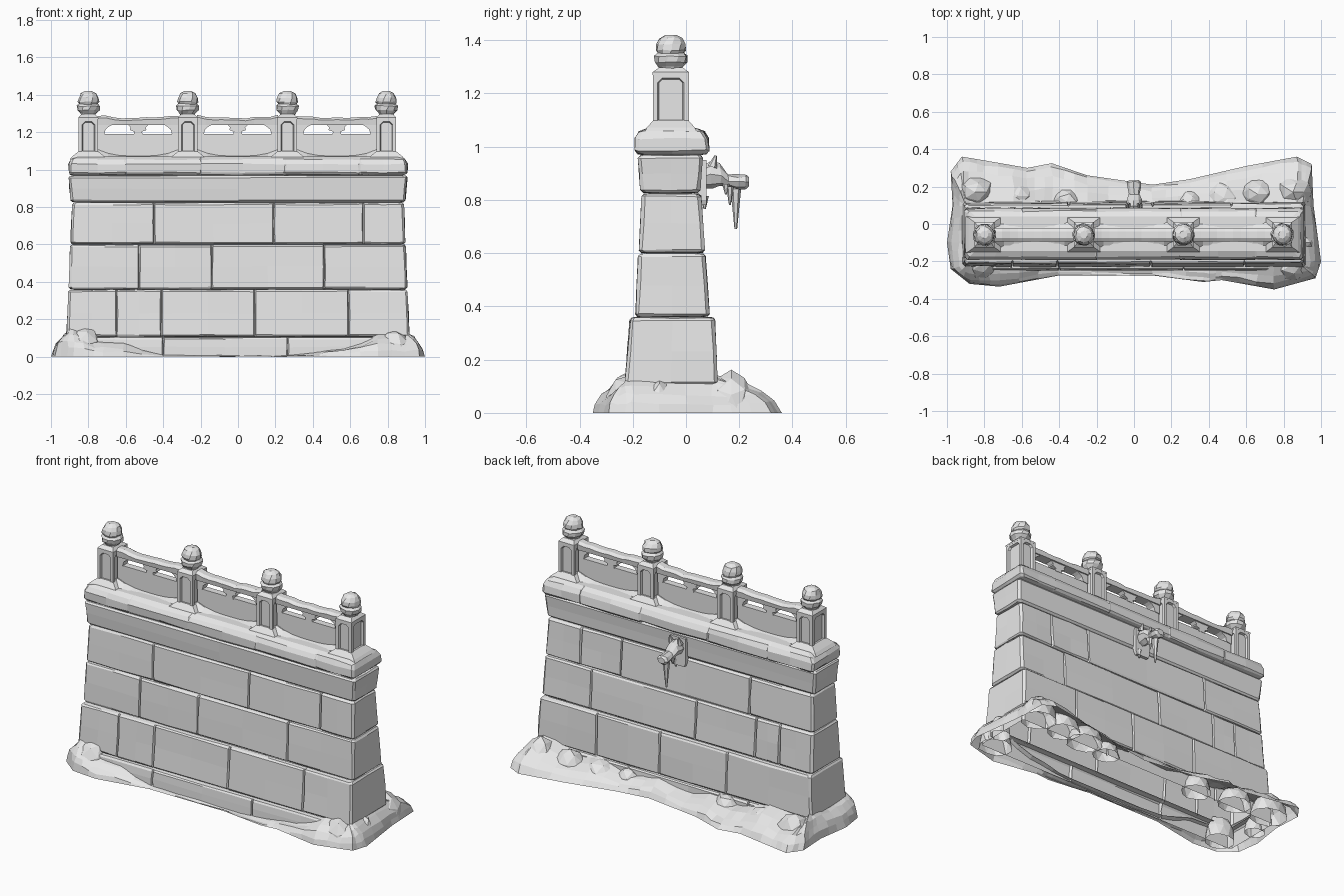
import bpy, bmesh, random
from math import sin, cos, pi, tau
from mathutils import Vector, Matrix, Euler

random.seed(4)
if "Cube" in bpy.data.objects:
    bpy.data.objects.remove(bpy.data.objects["Cube"])

stone = bpy.data.materials.new("pale_grey_stone")
stone.use_nodes = True
GREY = (0.8, 0.8, 0.8, 1)
stone.diffuse_color = GREY
stone.node_tree.nodes["Principled BSDF"].inputs["Base Color"].default_value = GREY


def finish(bm, name, closed=True):
    if closed:
        bmesh.ops.recalc_face_normals(bm, faces=bm.faces)
    mesh = bpy.data.meshes.new(name)
    bm.to_mesh(mesh)
    bm.free()
    mesh.materials.append(stone)
    obj = bpy.data.objects.new(name, mesh)
    bpy.context.collection.objects.link(obj)


def loft(name, rings, start=False, end=False, rough=0.0):
    """Skin equal-length rings; rough shakes the inner rings like chiselled stone."""
    bm = bmesh.new()
    rows = []
    for i, ring in enumerate(rings):
        k = rough if 0 < i < len(rings) - 1 else 0
        rows.append([bm.verts.new(Vector(p) + Vector([random.uniform(-k, k) for _ in range(3)]))
                     for p in ring])
    for a, b in zip(rows, rows[1:]):
        for i in range(len(a)):
            j = (i + 1) % len(a)
            bm.faces.new((a[i], a[j], b[j], b[i]))
    if start:
        bm.faces.new(rows[0][::-1])
    if end:
        bm.faces.new(rows[-1])
    finish(bm, name, start and end)


def prism(name, outline, y0, y1):
    loft(name, [[(x, y, z) for x, z in outline] for y in (y0, y1)], True, True)


def rect(cx, cy, hx, hy, z):
    return [(cx + sx * hx, cy + sy * hy, z) for sx, sy in ((-1, -1), (1, -1), (1, 1), (-1, 1))]


def plan(z, hx, yf, yb, front, back, inset=0.0, depth=0.015):
    """Wall outline at one height, notched at the vertical joints."""
    hx, yf, yb, c = hx - inset, yf + inset, yb - inset, 0.012
    groove = max(0, depth - inset)

    def face(y, joints, sign):
        pts, last = [(-hx + c, y)], -hx
        for j in joints:
            pts += [((last + j) / 2, y), (j - 0.006, y), (j, y + sign * groove), (j + 0.006, y)]
            last = j
        return pts + [((last + hx) / 2, y), (hx - c, y)]

    mid = (yf + yb) / 2
    pts = face(yf, front, 1) + [(hx, yf + c), (hx, mid), (hx, yb - c)]
    pts += face(yb, back, -1)[::-1] + [(-hx, yb - c), (-hx, mid), (-hx, yf + c)]
    return [(x, y, z) for x, y in pts]


def course(name, low, high, front, back, grounded=False):
    """One course of blocks between two (z, half length, front y, back y) levels."""
    z0, z1 = low[0], high[0]
    steps = [(0, 0.03), (0.003, 0.008), (0.012, 0)]
    levels = [(z0, 0)] if grounded else [(z0 + d, i) for d, i in steps]
    levels += [((z0 + z1) / 2, 0)] + [(z1 - d, i) for d, i in steps[::-1]]
    rings = []
    for z, inset in levels:
        t = (z - z0) / (z1 - z0)
        dims = [a + (b - a) * t for a, b in zip(low[1:], high[1:])]
        rings.append(plan(z, *dims, front, back, inset))
    loft(name, rings, rough=0.0025)


# Battered block wall, hollow and open underneath
course("footing_course", (0, .925, -.25, .125), (.105, .922, -.245, .122),
       [-.4, .265], [-.5, .3], True)
course("lower_course", (.105, .918, -.23, .118), (.36, .905, -.21, .108),
       [-.65, -.41, .09, .59], [-.35, .1, .52])
course("middle_course", (.36, .905, -.19, .088), (.6, .897, -.178, .072),
       [-.53, -.14, .46], [-.68, -.52, -.12, .58])
course("upper_course", (.6, .897, -.176, .07), (.825, .886, -.165, .056),
       [-.45, .19, .67], [-.47, .39, .66])
course("cornice", (.825, .893, -.17, .052), (.97, .907, -.18, .063), [], [])

# Rounded coping ledge
ledge = [(.967, .87, -.15, .045), (.975, .895, -.18, .075), (.985, .905, -.19, .085),
         (1.03, .905, -.19, .082), (1.055, .892, -.175, .068), (1.07, .86, -.145, .04)]
spread = [-.6, -.2, .25, .65]
loft("coping", [plan(*level, spread, spread, depth=0) for level in ledge], end=True, rough=0.004)

# Balustrade posts with recessed panels, skirts and bud finials
CY = -0.057
posts = [-.8, -.268, .264, .793]


def make_post(x):
    bm = bmesh.new()
    size, centre = Vector((.105, .135, .215)), Vector((x, CY, 1.168))
    bmesh.ops.create_cube(bm, size=1, matrix=Matrix.Translation(centre) @ Matrix.Diagonal(size).to_4x4())
    bmesh.ops.recalc_face_normals(bm, faces=bm.faces)

    def panel(n):
        """The middle face on the side that looks along n."""
        bm.normal_update()
        return max((f for f in bm.faces if f.normal.dot(n) > .9
                    and (f.calc_center_median() - centre).cross(n).length < .02),
                   key=lambda f: f.calc_area())

    for n in [Vector(v) for v in ((0, -1, 0), (0, 1, 0), (-1, 0, 0), (1, 0, 0))]:
        f = panel(n)
        bmesh.ops.inset_region(bm, faces=[f], thickness=.026)
        bmesh.ops.bevel(bm, geom=list(f.verts), offset=.016, segments=1, affect='VERTICES')
        bmesh.ops.inset_region(bm, faces=[panel(n)], thickness=.005, depth=-.013)
    finish(bm, "post")
    loft("post_cap", [rect(x, CY, .053, .068, 1.27), rect(x, CY, .053, .068, 1.28),
                      rect(x, CY, .036, .045, 1.297)], True, True)
    loft("post_skirt", [rect(x, CY, .1, .098, 1.055), rect(x, CY, .085, .09, 1.072),
                        rect(x, CY, .05, .065, 1.1)], True, True)
    bud = [(.036, 1.285), (.044, 1.3), (.06, 1.318), (.062, 1.34), (.05, 1.352),
           (.057, 1.362), (.054, 1.385), (.042, 1.407), (.02, 1.42)]
    loft("finial", [[(x + r * cos(a * tau / 10 + z * 6), CY + r * sin(a * tau / 10 + z * 6), z)
                     for a in range(10)] for r, z in bud], True, True, 0.003)


for x in posts:
    make_post(x)

# Infill panels, worn rails and little brackets between posts
for a, b in zip(posts, posts[1:]):
    a, b = a + .05, b - .05
    mid, span = (a + b) / 2, b - a
    prism("infill_panel", [(a, 1.05), (b, 1.05), (b, 1.19), (a, 1.19)], CY - .02, CY + .02)
    rings = []
    for i in range(11):
        t = i / 10
        top = 1.276 + .014 * abs(2 * t - 1) ** 2 + random.uniform(-.004, .004)
        rings.append([(a + span * t, CY + y, z) for y, z in
                      ((-.032, 1.24), (.032, 1.24), (.036, top - .012), (.018, top),
                       (-.018, top), (-.036, top - .012))])
    loft("hand_rail", rings, True, True)
    for x, s in ((a, 1), (b, -1)):
        prism("rail_bracket", [(x, 1.245), (x, 1.185), (x + s * .035, 1.19), (x + s * .042, 1.215),
                               (x + s * .06, 1.23), (x + s * .085, 1.245)], CY - .024, CY + .024)
    half = [(.025, 1.185), (.02, 1.203), (.045, 1.212), (.04, 1.225), (.06, 1.245)]
    prism("baluster", [(mid + w, z) for w, z in half] + [(mid - w, z) for w, z in half[::-1]],
          CY - .022, CY + .022)
    # drift settled along the foot of the panel
    rings = []
    for i in range(9):
        t = i / 8
        top = 1.073 + .035 * abs(2 * t - 1) ** 3
        rings.append([(a + span * t, CY + y, z) for y, z in
                      ((-.075, 1.06), (.075, 1.06), (.026, top), (-.026, top))])
    loft("panel_drift", rings, True, True)

# Beast-head water spout on the back
prism("spout_plate", [(-.042, .78), (.042, .78), (.05, .8), (.05, .95), (-.05, .95), (-.05, .8)], .03, .077)
head = [(.06, .885, .035, .04), (.095, .895, .045, .05), (.13, .893, .04, .042), (.16, .872, .028, .026),
        (.195, .868, .036, .027), (.225, .868, .036, .028), (.236, .868, .024, .018)]
loft("spout_head", [[(rx * cos(k * tau / 8), y, z + rz * sin(k * tau / 8)) for k in range(8)]
                    for y, z, rx, rz in head], True, True, 0.004)


def cone(name, at, r, length, tilt):
    bm = bmesh.new()
    m = Matrix.Translation(at) @ Euler((tilt, 0, 0)).to_matrix().to_4x4()
    bmesh.ops.create_cone(bm, cap_ends=True, segments=6, radius1=r, radius2=r * .25, depth=length, matrix=m)
    finish(bm, name)


for s in (-1, 1):
    cone("spout_ear", (s * .03, .105, .945), .018, .045, -.3)
    cone("spout_fang", (s * .018, .15, .84), .014, .04, pi)
cone("long_icicle", (0, .187, .765), .02, .15, pi)
cone("short_icicle", (.018, .165, .815), .014, .07, pi)
cone("plate_drip", (.02, .07, .79), .016, .05, pi)

# Rubble and drift apron around the foot, open underneath
outline = [(-.98, .28), (-.92, .36), (-.8, .34), (-.57, .3), (-.44, .325), (-.25, .26), (.1, .21),
           (.3, .24), (.6, .31), (.87, .36), (.95, .32), (.96, .1), (1, -.2), (.97, -.29), (.75, -.35),
           (.47, -.3), (.37, -.31), (.1, -.275), (-.4, -.275), (-.72, -.335), (-.88, -.32),
           (-.98, -.24), (-1, -.1), (-.97, .1)]
path = []
for i, p in enumerate(outline):
    q = outline[(i + 1) % len(outline)]
    path += [Vector(p).lerp(Vector(q), t / 3) for t in range(3)]
path.reverse()


def apron_height(x, y):
    s = min(1, max(0, (abs(x) - .35) / .5))
    if y < 0:
        return .008 + .12 * s + .02 * s * sin(x * 19)
    return .08 + .05 * s + .018 * sin(x * 17)


rings = []
for t, lift in ((0, 0), (.1, .3), (.28, .55), (.6, .8), (1, 1)):
    ring = []
    for p in path:
        foot = Vector((max(-.9, min(.9, p.x)), max(-.225, min(.1, p.y))))
        at = p.lerp(foot, t)
        ring.append((at.x, at.y, apron_height(p.x, p.y) * lift))
    rings.append(ring)
loft("ground_apron", rings, rough=0.007)

# Boulders half buried in the apron
for x, y, r, h in ((-.85, .17, .11, .15), (-.62, .15, .1, .12), (-.36, .12, .09, .12), (.3, .11, .08, .1),
                   (.48, .14, .11, .11), (.66, .16, .1, .13), (.85, .17, .11, .16), (-.82, -.22, .09, .165),
                   (.84, -.22, .1, .145), (.91, -.1, .06, .13), (-.91, -.02, .06, .12)):
    bm = bmesh.new()
    bmesh.ops.create_icosphere(bm, subdivisions=2, radius=1)
    for v in bm.verts:
        v.co *= random.uniform(.92, 1.04)
        v.co = Vector((x + v.co.x * r * 1.05, y + v.co.y * r * .9, v.co.z * h))
    bmesh.ops.delete(bm, geom=[v for v in bm.verts if v.co.z < 0], context='VERTS')
    finish(bm, "boulder", False)
